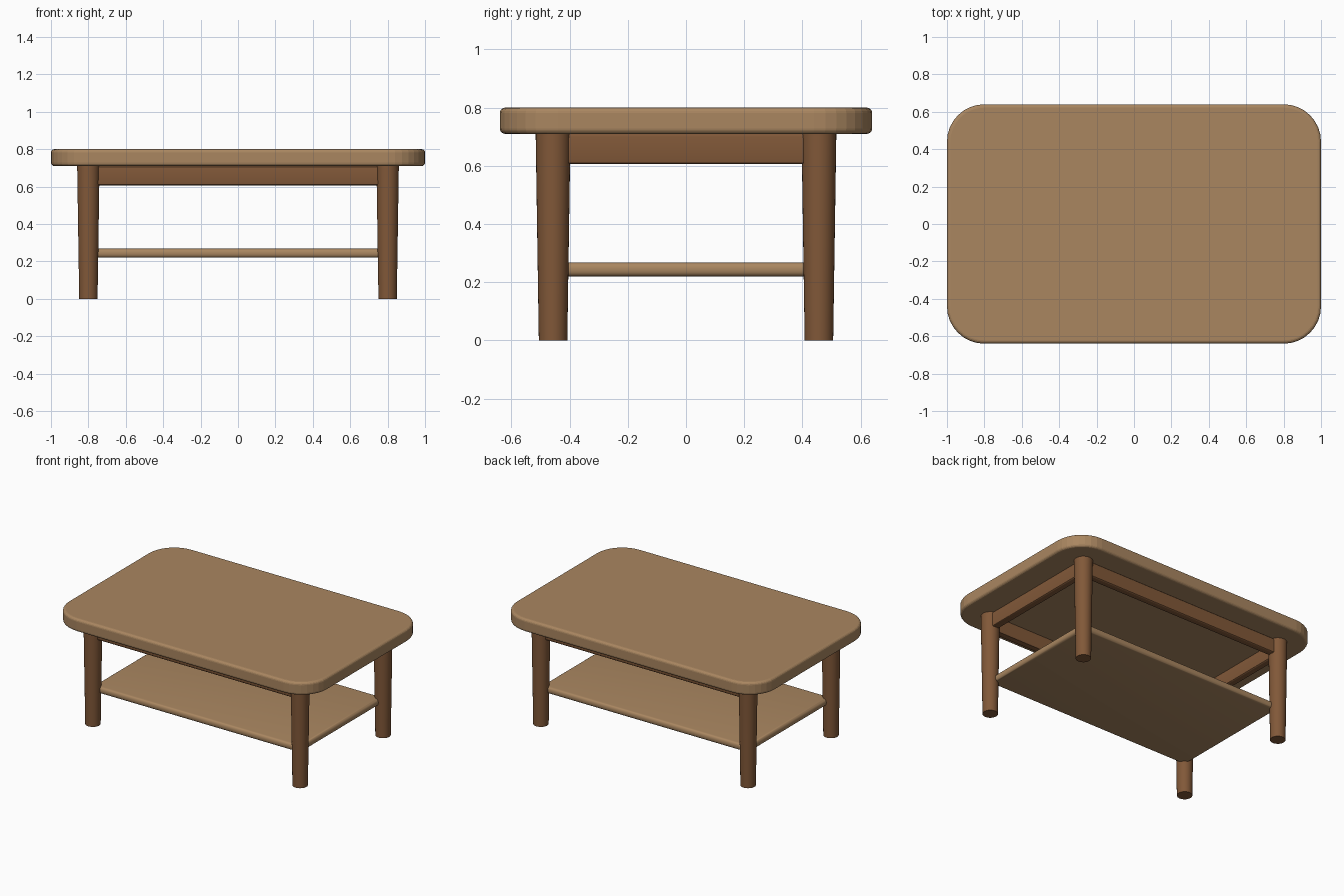
import bpy, bmesh, math

if "Cube" in bpy.data.objects:
    bpy.data.objects.remove(bpy.data.objects["Cube"])


def material(name, rgb):
    m = bpy.data.materials.new(name)
    m.diffuse_color = (*rgb, 1)
    m.use_nodes = True
    m.node_tree.nodes["Principled BSDF"].inputs["Base Color"].default_value = m.diffuse_color
    return m


light_wood = material("light wood", (0.40, 0.24, 0.118))
dark_wood = material("dark wood", (0.22, 0.098, 0.04))


def smooth(obj, degrees=30):
    bpy.ops.object.select_all(action='DESELECT')
    obj.select_set(True)
    bpy.context.view_layer.objects.active = obj
    bpy.ops.object.shade_smooth_by_angle(angle=math.radians(degrees))


def slab(name, outline, z0, z1, mat, bevel, segments):
    """Extrude an outline upwards and round its top and bottom rims."""
    bm = bmesh.new()
    base = bm.faces.new([bm.verts.new((x, y, z0)) for x, y in outline])
    ext = bmesh.ops.extrude_face_region(bm, geom=[base])
    for v in ext["geom"]:
        if isinstance(v, bmesh.types.BMVert):
            v.co.z = z1
    bmesh.ops.recalc_face_normals(bm, faces=bm.faces)
    rims = [e for e in bm.edges if abs(e.verts[0].co.z - e.verts[1].co.z) < 1e-5]
    bmesh.ops.bevel(bm, geom=rims, offset=bevel, segments=segments,
                    profile=0.5, affect='EDGES')
    me = bpy.data.meshes.new(name)
    bm.to_mesh(me)
    bm.free()
    me.materials.append(mat)
    obj = bpy.data.objects.new(name, me)
    bpy.context.collection.objects.link(obj)
    return obj


def rectangle(cx, cy, hx, hy):
    return [(cx - hx, cy - hy), (cx + hx, cy - hy), (cx + hx, cy + hy), (cx - hx, cy + hy)]


def rounded(hx, hy, r, n):
    pts = []
    for k, (sx, sy) in enumerate([(1, 1), (-1, 1), (-1, -1), (1, -1)]):
        for i in range(n + 1):
            a = math.pi / 2 * (k + i / n)
            pts.append((sx * (hx - r) + r * math.cos(a), sy * (hy - r) + r * math.sin(a)))
    return pts


LEG_X, LEG_Y, TOP_Z = 0.80, 0.457, 0.71

# Table top with faceted round corners
slab("table_top", rounded(1.0, 0.64, 0.2, 8), TOP_Z, 0.80, light_wood, 0.018, 4)

# Lower shelf with rounded edges
smooth(slab("shelf", rectangle(0, 0, LEG_X, LEG_Y), 0.22, 0.268, light_wood, 0.02, 4))

for s, side in ((-1, "front"), (1, "back")):
    # Long aprons
    smooth(slab(f"{side}_apron", rectangle(0, s * LEG_Y, LEG_X, 0.025),
                0.606, TOP_Z, dark_wood, 0.01, 3))
    # Tapered legs
    for t, hand in ((-1, "left"), (1, "right")):
        bpy.ops.mesh.primitive_cone_add(vertices=32, radius1=0.049, radius2=0.06,
                                        depth=TOP_Z + 0.01,
                                        location=(t * LEG_X, s * LEG_Y, (TOP_Z + 0.01) / 2))
        leg = bpy.context.object
        leg.name = f"{side}_{hand}_leg"
        leg.data.materials.append(dark_wood)
        smooth(leg)

# Short aprons
for t, hand in ((-1, "left"), (1, "right")):
    smooth(slab(f"{hand}_apron", rectangle(t * LEG_X, 0, 0.025, LEG_Y),
                0.606, TOP_Z, dark_wood, 0.01, 3))
